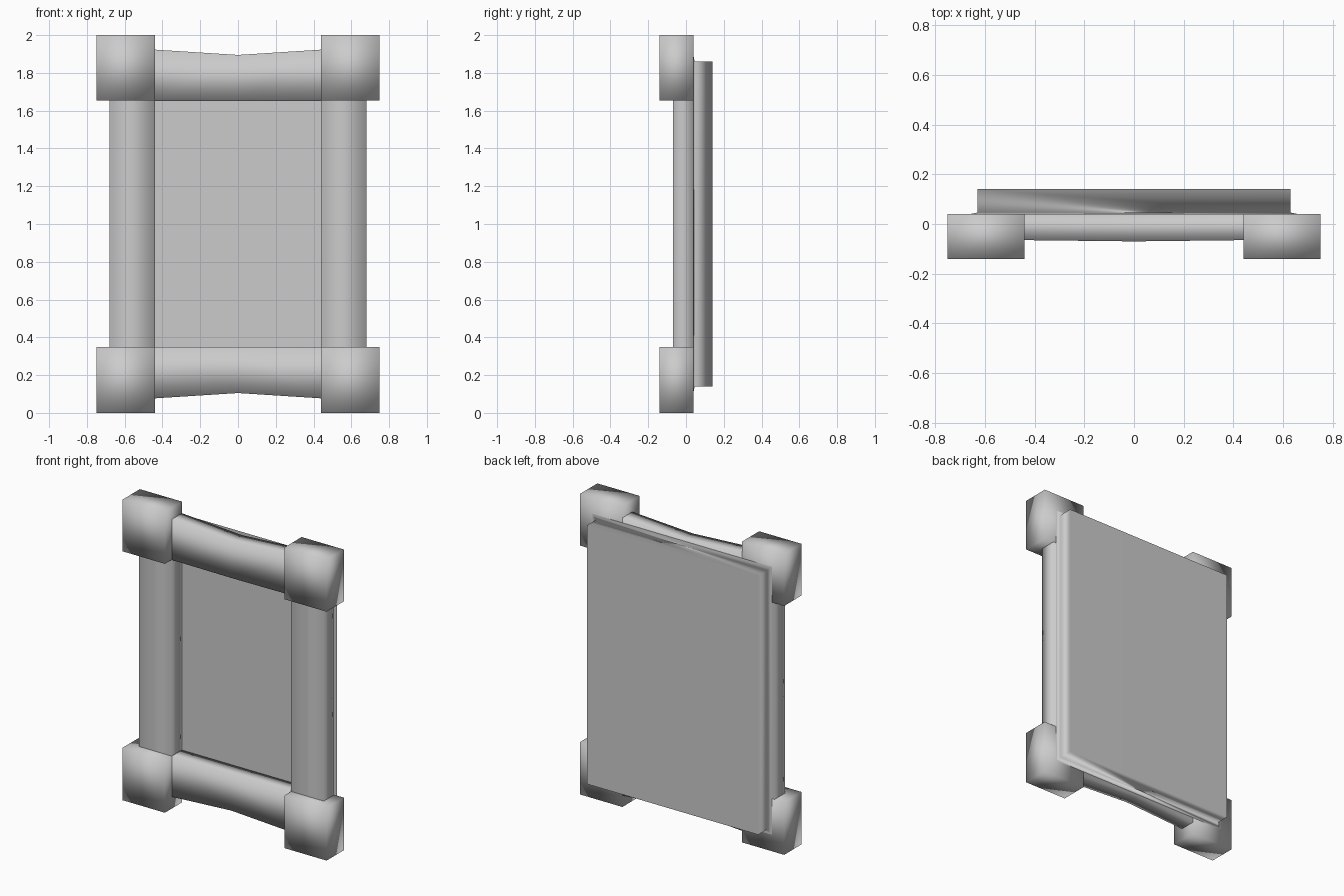
import bpy, bmesh

if "Cube" in bpy.data.objects:
    bpy.data.objects.remove(bpy.data.objects["Cube"])

BACK = 0.04  # plane where the frame meets the back panel


def make(name, verts, faces, smooth_all=True):
    me = bpy.data.meshes.new(name)
    bm = bmesh.new()
    vs = [bm.verts.new(v) for v in verts]
    for f in faces:
        bm.faces.new([vs[i] for i in f])
    bmesh.ops.recalc_face_normals(bm, faces=bm.faces)
    for f in bm.faces:
        f.smooth = smooth_all
    bm.to_mesh(me)
    bm.free()
    ob = bpy.data.objects.new(name, me)
    bpy.context.collection.objects.link(ob)
    return ob


def loft(name, loops, caps=(), smooth=True):
    """Join a list of equal-length closed loops; caps lists loop indices to fill."""
    n = len(loops[0])
    faces = [(k * n + i, k * n + (i + 1) % n, (k + 1) * n + (i + 1) % n, (k + 1) * n + i)
             for k in range(len(loops) - 1) for i in range(n)]
    faces += [tuple(k * n + i for i in range(n)) for k in caps]
    return make(name, [v for lp in loops for v in lp], faces, smooth)


def rect(x0, x1, z0, z1, y):
    return [(x0, y, z0), (x1, y, z0), (x1, y, z1), (x0, y, z1)]


for s, side in ((-1, "left"), (1, "right")):
    # corner blocks
    for z0, z1, level in ((0, 0.35, "bottom"), (1.655, 2.0, "top")):
        xa, xb = sorted((s * 0.44, s * 0.75))
        loft(f"{level}_{side}_corner_block",
             [rect(xa, xb, z0, z1, -0.14), rect(xa, xb, z0, z1, BACK)], (0, 1))
    # upright rails, open where they meet the blocks
    loft(f"{side}_rail",
         [[(s * x, y, z) for x, y in ((0.44, -0.07), (0.68, -0.07), (0.68, BACK), (0.44, BACK))]
          for z in (0.35, 1.0, 1.655)])

# cross rails, pinched at the middle of their outer edge
for level in ("bottom", "top"):
    flip = (lambda z: 2 - z) if level == "top" else (lambda z: z)
    loops = []
    for x, outer, front in ((-0.44, 0.077, -0.065), (0, 0.105, -0.07), (0.44, 0.077, -0.065)):
        loops.append([(x, front, flip(0.348)), (x, front, flip(outer)),
                      (x, BACK, flip(outer)), (x, BACK, flip(0.348))])
    loft(f"{level}_rail", loops)

# back panel with a thin skirt against the frame
panel = loft("back_panel",
             [rect(-0.66, 0.66, 0.11, 1.89, BACK), rect(-0.63, 0.63, 0.14, 1.86, 0.046),
              rect(-0.63, 0.63, 0.14, 1.86, 0.14)], (2,))
mod = panel.modifiers.new("even_shading", 'WEIGHTED_NORMAL')
mod.weight = 80

# flat face seen through the opening
make("inner_face", rect(-0.44, 0.44, 0.348, 1.652, BACK), [(0, 1, 2, 3)], False)
